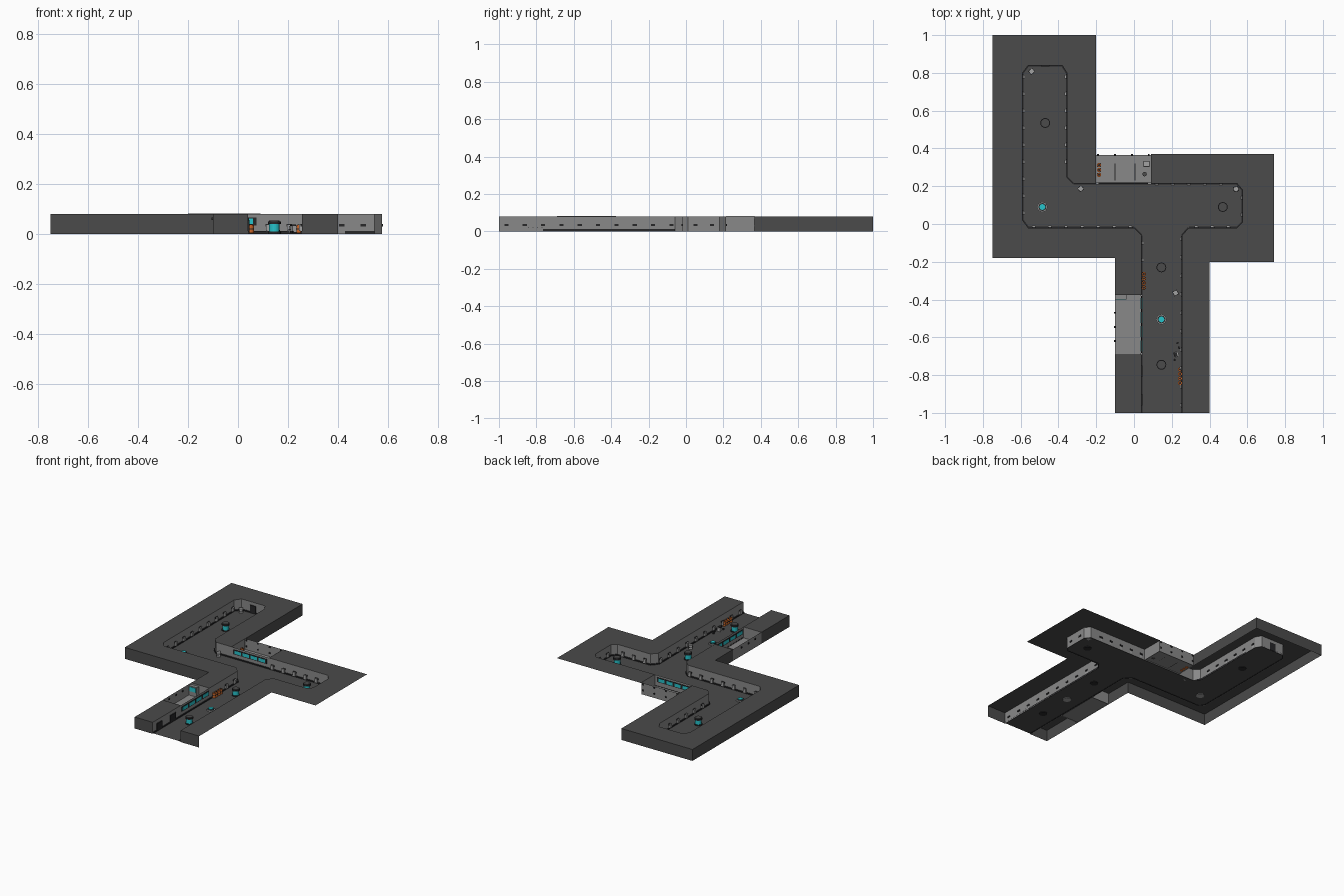
import bpy, bmesh, math
from mathutils import Matrix, Vector

if "Cube" in bpy.data.objects:
    bpy.data.objects.remove(bpy.data.objects["Cube"])

H, FZ = 0.08, 0.004  # wall height, floor level


def mat(name, r, g, b):
    m = bpy.data.materials.new(name)
    m.diffuse_color = (r, g, b, 1)
    m.use_nodes = True
    m.node_tree.nodes["Principled BSDF"].inputs["Base Color"].default_value = m.diffuse_color
    return m


DARK = mat("dark_grey", 0.07, 0.07, 0.07)
LIGHT = mat("light_grey", 0.25, 0.25, 0.25)
BLACK = mat("near_black", 0.02, 0.02, 0.022)
CYAN = mat("cyan_glow", 0.02, 0.55, 0.6)
ORANGE = mat("orange", 0.6, 0.13, 0.02)
PALE = mat("pale_grey", 0.36, 0.36, 0.36)


def finish(name, bm, material):
    me = bpy.data.meshes.new(name)
    bm.to_mesh(me)
    bm.free()
    ob = bpy.data.objects.new(name, me)
    bpy.context.collection.objects.link(ob)
    me.materials.append(material)
    return ob


def plates(name, material, z, polys):
    """Flat, upward-facing polygons."""
    bm = bmesh.new()
    for p in polys:
        f = bm.faces.new([bm.verts.new((x, y, z)) for x, y in p])
        f.normal_update()
        if f.normal.z < 0:
            f.normal_flip()
    bmesh.ops.triangulate(bm, faces=bm.faces[:])
    return finish(name, bm, material)


def walls(name, material, paths, z0=0.0, z1=H):
    """Vertical strips along open paths, facing right of the path."""
    bm = bmesh.new()
    for p in paths:
        for (ax, ay), (bx, by) in zip(p, p[1:]):
            bm.faces.new([bm.verts.new(v) for v in
                          ((ax, ay, z0), (bx, by, z0), (bx, by, z1), (ax, ay, z1))])
    return finish(name, bm, material)


def boxes(name, material, items):
    """Each item: centre x, y, z, size x, y, z, turn in degrees."""
    bm = bmesh.new()
    for x, y, z, sx, sy, sz, *turn in items:
        m = (Matrix.Translation((x, y, z))
             @ Matrix.Rotation(math.radians(turn[0] if turn else 0), 4, 'Z')
             @ Matrix.Diagonal((sx, sy, sz, 1)))
        bmesh.ops.create_cube(bm, size=1, matrix=m)
    return finish(name, bm, material)


def drums(name, material, spots, r, z0, z1, n=16, r2=None):
    """Upright cylinders at the given spots."""
    bm = bmesh.new()
    for x, y in spots:
        bmesh.ops.create_cone(bm, cap_ends=True, segments=n, radius1=r,
                              radius2=r if r2 is None else r2, depth=z1 - z0,
                              matrix=Matrix.Translation((x, y, (z0 + z1) / 2)))
    return finish(name, bm, material)


# Corridor outline, clockwise from the open south end
corridor = [(.04, -1), (.04, -.06), (0, -.02), (-.56, -.02), (-.59, .02), (-.59, .8),
            (-.56, .84), (-.38, .84), (-.355, .8), (-.355, .25), (-.32, .215),
            (.545, .215), (.575, .18), (.575, .01), (.545, -.02), (.29, -.02),
            (.255, -.06), (.255, -1)]
plates("corridor_floor", DARK, FZ, [corridor])
walls("corridor_walls", LIGHT, [corridor])

# Roof around the corridor, interrupted by the two side rooms
west = [(.04, -.375)] + corridor[1:11] + [(-.2, .215), (-.2, 1), (-.75, 1), (-.75, -.18),
                                          (-.1, -.18), (-.1, -.375)]
east = [(.09, .215)] + corridor[11:] + [(.4, -1), (.4, -.2), (.74, -.2), (.74, .37), (.09, .37)]
south = [(-.1, -1), (.04, -1), (.04, -.69), (-.1, -.69)]
plates("roof", DARK, H, [west, east, south])

# Outer walls exist only on the west, north and south sides
walls("outer_walls", DARK, [
    [(-.2, .36), (-.2, 1), (-.75, 1), (-.75, -.18), (-.1, -.18), (-.1, -.375)],
    [(-.1, -.69), (-.1, -1), (.04, -1)], [(.255, -1), (.4, -1)]])

# Side rooms
plates("room_floors", LIGHT, FZ + .001, [
    [(-.2, .218), (.09, .218), (.09, .365), (-.2, .365)],
    [(-.1, -.69), (.037, -.69), (.037, -.375), (-.1, -.375)]])
walls("room_walls", LIGHT, [
    [(.09, .215), (.09, .365), (-.2, .365), (-.2, .215)],
    [(.04, -.375), (-.1, -.375), (-.1, -.69), (.04, -.69)]], 0, H + .001)
boxes("room_wall_bolts", BLACK,
      [(x, .365, z, .01, .01, .01) for x in (-.19, -.1, -.01, .078) for z in (.03, .072)]
      + [(-.1, y, .06, .01, .01, .01) for y in (-.47, -.545, -.62)])

# Observation windows between the rooms and the corridor
north_x = [-.15 + .062 * i for i in range(4)]
south_y = [-.645 + .075 * i for i in range(4)]
boxes("window_frames", BLACK, [(-.057, .215, .05, .26, .007, .032),
                               (.04, -.5325, .05, .007, .3, .032)])
boxes("window_panes", CYAN, [(x, .215, .05, .048, .009, .022) for x in north_x]
      + [(.04, y, .05, .009, .058, .022) for y in south_y])

# Black skirting along the foot of the corridor walls
skirt = []
for a, b in zip(corridor, corridor[1:]):
    d = Vector(b) - Vector(a)
    n = Vector((d.y, -d.x)).normalized() * .003
    c = (Vector(a) + Vector(b)) / 2 + n
    skirt.append((c.x, c.y, .007, d.length, .006, .009, math.degrees(math.atan2(d.y, d.x))))
boxes("skirting", BLACK, skirt)

# Wall fixtures: spots along each wall with the direction they face
spots = [(-.59, .06 + .09 * i, 1, 0) for i in range(9)]
spots += [(-.355, .33 + .09 * i, -1, 0) for i in range(6)]
spots += [(-.53 + .085 * i, -.02, 0, 1) for i in range(7)]
spots += [(.12 + .085 * i, .215, 0, -1) for i in range(5)]
spots += [(.33 + .085 * i, -.02, 0, 1) for i in range(3)]
spots += [(.575, .05 + .09 * i, -1, 0) for i in range(2)]
spots += [(.255, -.96 + .098 * i, -1, 0) for i in range(10)]
spots += [(.04, y, 1, 0) for y in (-.1, -.19)]
boxes("wall_fixtures", PALE, [(x + u * .006, y + v * .006, .024, .012 if u else .018,
                               .012 if v else .018, .026) for x, y, u, v in spots])
boxes("fixture_brackets", BLACK, [(x, y, .034, .01 if u else .022,
                                   .01 if v else .022, .01) for x, y, u, v in spots])

# Doors
boxes("doors", BLACK, [(-.47, .838, .03, .045, .008, .056), (.042, -.78, .03, .008, .06, .052),
                       (.042, -.93, .03, .008, .06, .052)])

# Energy pods with dark caps
pods = [(-.47, .535), (.47, .09), (.145, -.23), (.145, -.745)]
drums("pod_bases", BLACK, pods, .026, 0, .01)
drums("pod_cores", CYAN, pods, .021, .01, .04)
drums("pod_rims", BLACK, pods, .026, .04, .05)
drums("pod_caps", DARK, pods, .021, .05, .054)

# Low floor projectors
rings = [(-.485, .09), (.145, -.505)]
drums("projector_bases", PALE, rings, .028, 0, .012, 8)
drums("projector_collars", BLACK, rings, .022, .012, .015, 8)
drums("projector_lenses", CYAN, rings, .016, .015, .02, 8)

# Orange barrels with black bands
barrels = [(.052, -.265 - .024 * i) for i in range(4)]
barrels += [(.244, -.77 - .024 * i) for i in range(4)]
barrels += [(-.185, .26 + .026 * i) for i in range(3)]
drums("barrels", ORANGE, barrels, .011, FZ, .036, 12)
drums("barrel_bands", BLACK, barrels, .0117, .018, .022, 12)
drums("barrel_lids", BLACK, barrels, .006, .036, .038, 12)

# Crates in the corners
crates = [(-.542, .808, 40), (-.282, .187, 40), (.54, .185, 10), (.22, -.365, 30)]
boxes("crates", PALE, [(x, y, .018, .025, .025, .028, t) for x, y, t in crates])
boxes("crate_bands", BLACK, [(x, y, .018, .027, .027, .004, t) for x, y, t in crates])

# Room furniture: cabinet with screen, crate, stool and floor seams
boxes("room_cabinet", LIGHT, [(-.07, -.388, .038, .06, .024, .066)])
boxes("cabinet_screen", CYAN, [(-.07, -.401, .05, .048, .004, .03)])
boxes("room_crate", DARK, [(.066, .318, .02, .032, .03, .03)])
boxes("room_crate_lid", PALE, [(.066, .318, .037, .026, .024, .004)])
drums("room_stool", DARK, [(.056, .264)], .012, FZ, .02, 8)
boxes("floor_seams", BLACK, [(x, .275, .006, .004, .09, .002) for x in (-.1, .005)])

# Broken terminal and scraps beside the east wall
boxes("terminal", PALE, [(.225, -.69, .018, .022, .03, .026, 15)])
boxes("terminal_screen", BLACK, [(.22, -.691, .034, .018, .024, .006, 15)])
boxes("scraps", BLACK, [(.23, -.63, .008, .012, .007, .008, 30), (.215, -.72, .008, .01, .01, .008, 60),
                        (.238, -.655, .01, .008, .014, .012, 10)])
